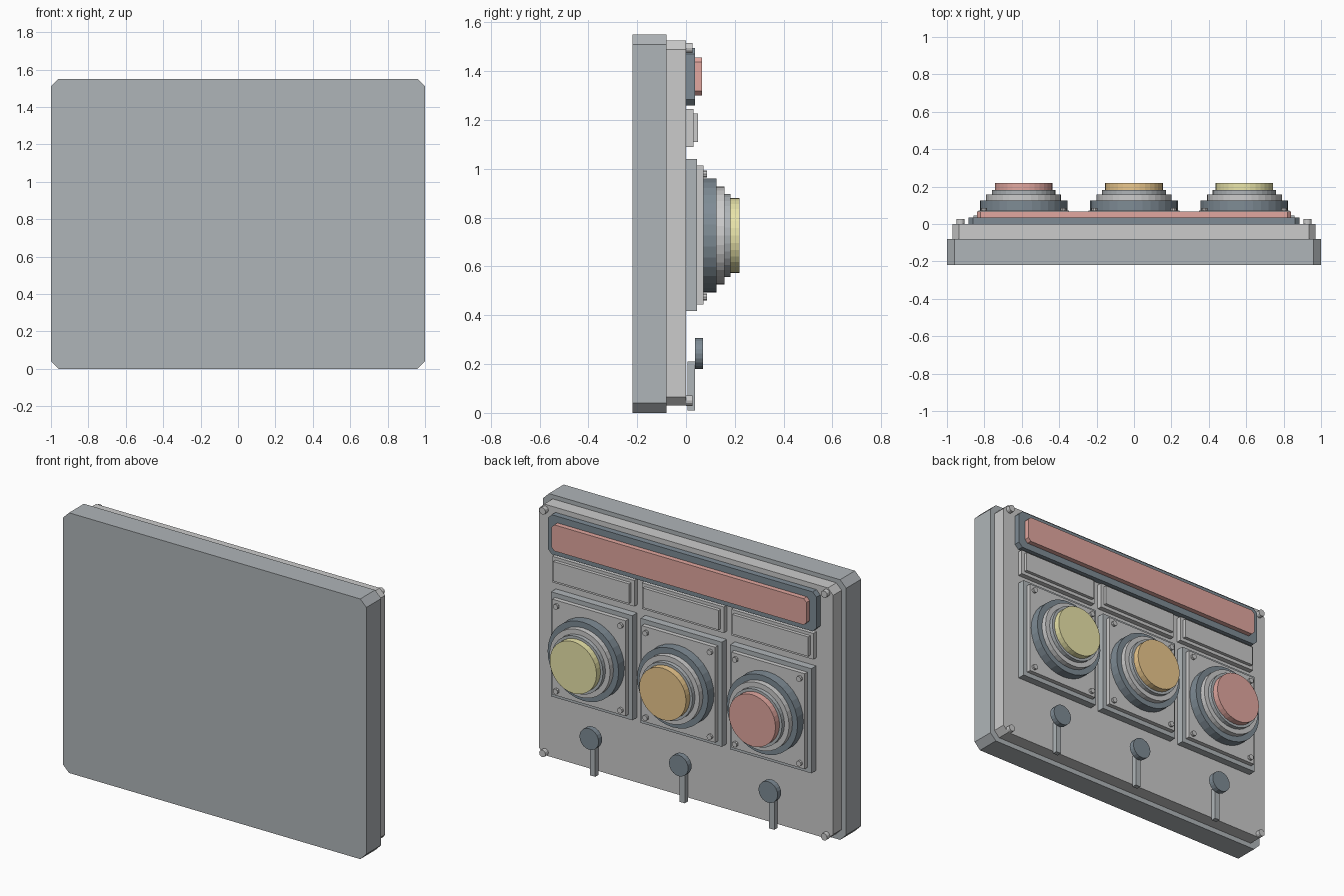
import bpy, bmesh
from math import pi, sin, cos

if "Cube" in bpy.data.objects:
    bpy.data.objects.remove(bpy.data.objects["Cube"])


def material(name, rgb):
    m = bpy.data.materials.new(name)
    m.diffuse_color = (*rgb, 1)
    m.use_nodes = True
    m.node_tree.nodes["Principled BSDF"].inputs["Base Color"].default_value = m.diffuse_color
    return m


STEEL = material("steel_grey", (0.43, 0.46, 0.48))
LIGHT = material("light_grey", (0.68, 0.68, 0.68))
MID = material("mid_grey", (0.56, 0.57, 0.58))
DARK = material("dark_slate", (0.21, 0.26, 0.30))
RED = material("red", (0.76, 0.39, 0.35))
ORANGE = material("orange", (0.83, 0.58, 0.27))
YELLOW = material("yellow", (0.82, 0.78, 0.40))


def extrude_profile(name, outline, y0, y1, mat):
    """Solid made from an (x, z) outline extruded along y."""
    bm = bmesh.new()
    face = bm.faces.new([bm.verts.new((x, y0, z)) for x, z in outline])
    new = bmesh.ops.extrude_face_region(bm, geom=[face])["geom"]
    verts = [v for v in new if isinstance(v, bmesh.types.BMVert)]
    bmesh.ops.translate(bm, verts=verts, vec=(0, y1 - y0, 0))
    bmesh.ops.recalc_face_normals(bm, faces=bm.faces)
    mesh = bpy.data.meshes.new(name)
    bm.to_mesh(mesh)
    bm.free()
    mesh.materials.append(mat)
    obj = bpy.data.objects.new(name, mesh)
    bpy.context.collection.objects.link(obj)
    return obj


def plate(name, cx, half, z0, z1, y0, y1, mat, cut=0.0):
    """Rectangular plate with optional cut corners."""
    a, b = cx - half, cx + half
    if cut:
        pts = [(a + cut, z0), (b - cut, z0), (b, z0 + cut), (b, z1 - cut),
               (b - cut, z1), (a + cut, z1), (a, z1 - cut), (a, z0 + cut)]
    else:
        pts = [(a, z0), (b, z0), (b, z1), (a, z1)]
    return extrude_profile(name, pts, y0, y1, mat)


def disc(name, cx, cz, r, y0, y1, mat, sides=32):
    pts = [(cx + r * cos(2 * pi * i / sides), cz + r * sin(2 * pi * i / sides))
           for i in range(sides)]
    return extrude_profile(name, pts, y0, y1, mat)


# Housing and face plate
plate("housing", 0, 1.0, 0, 1.55, -0.22, -0.08, STEEL, 0.04)
plate("face_plate", 0, 0.97, 0.03, 1.525, -0.08, 0, LIGHT, 0.035)

# Corner screws
for sx in (-1, 1):
    for z in (0.05, 1.495):
        disc("corner_screw", sx * 0.928, z, 0.021, 0, 0.027, LIGHT, 12)

# Long warning lamp in its dark bezel
plate("lamp_bezel", 0, 0.885, 1.26, 1.495, 0, 0.036, DARK, 0.025)
plate("lamp_lens", 0, 0.84, 1.30, 1.456, 0.036, 0.066, RED, 0.018)

for cx, colour in ((-0.59, RED), (0, ORANGE), (0.59, YELLOW)):
    # Label holder
    plate("label_frame", cx, 0.27, 1.09, 1.245, 0, 0.03, MID)
    plate("label_insert", cx, 0.25, 1.11, 1.227, 0.03, 0.05, LIGHT)

    # Button mount with four screws
    cz = 0.727
    plate("button_base", cx, 0.268, 0.417, 1.04, 0, 0.045, STEEL)
    plate("button_plate", cx, 0.242, 0.445, 1.013, 0.045, 0.071, MID)
    for sx in (-1, 1):
        for sz in (-1, 1):
            disc("button_screw", cx + sx * 0.212, cz + sz * 0.252, 0.016,
                 0.071, 0.086, LIGHT, 10)

    # Stepped rings and coloured cap
    disc("button_collar", cx, cz, 0.234, 0.071, 0.126, DARK)
    disc("button_ring", cx, cz, 0.20, 0.126, 0.158, LIGHT)
    disc("button_inner_ring", cx, cz, 0.17, 0.158, 0.182, STEEL)
    disc("button_cap", cx, cz, 0.154, 0.182, 0.22, colour)

    # Toggle lever with its round knob
    plate("toggle_lever", cx, 0.017, 0.01, 0.21, 0.006, 0.036, STEEL)
    disc("toggle_knob", cx, 0.243, 0.063, 0.037, 0.07, DARK, 20)
